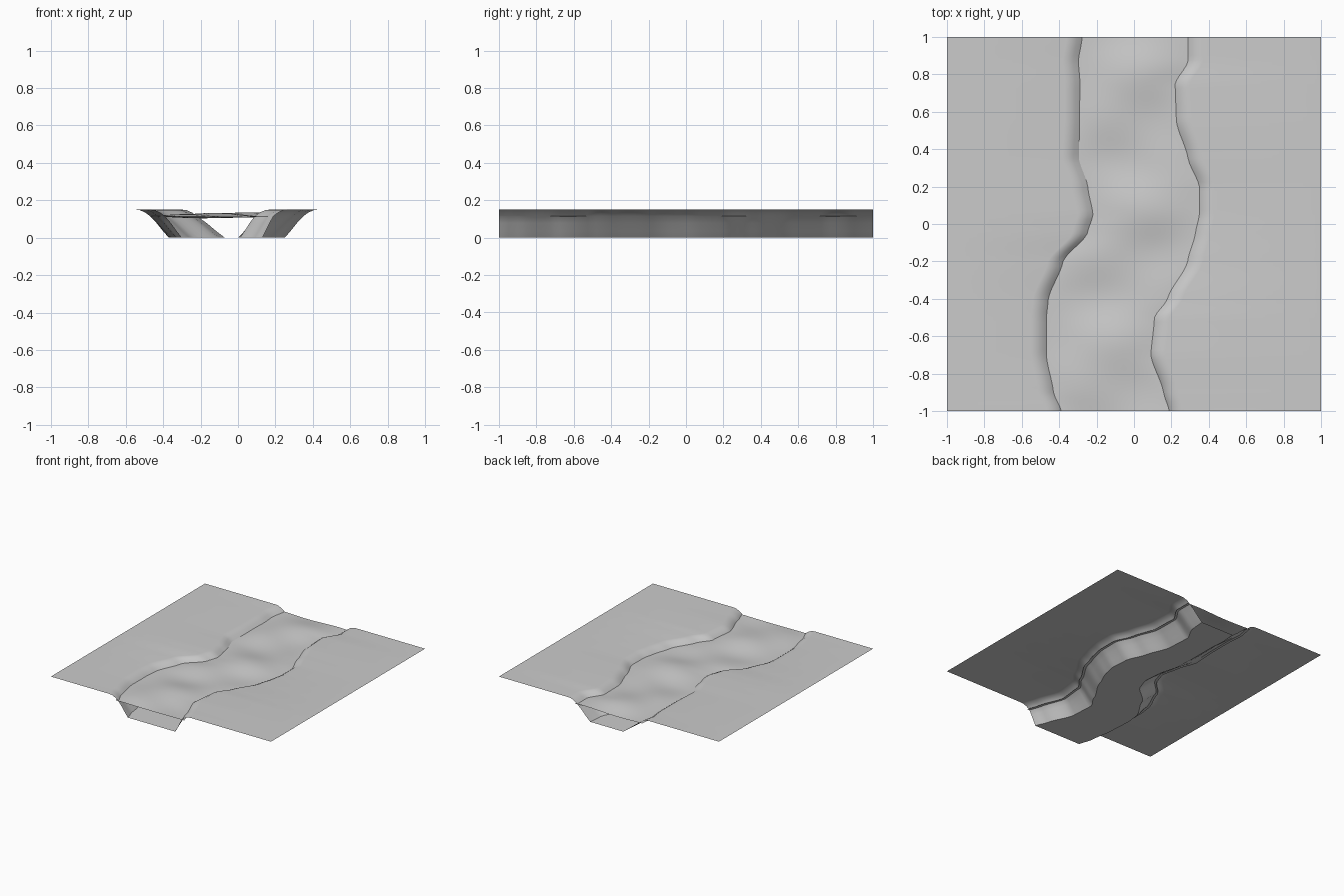
import bpy, math

if "Cube" in bpy.data.objects:
    bpy.data.objects.remove(bpy.data.objects["Cube"])

# one plain grey for everything
grey = bpy.data.materials.new("stone grey")
grey.diffuse_color = (0.6, 0.6, 0.6, 1)
grey.use_nodes = True
grey.node_tree.nodes["Principled BSDF"].inputs["Base Color"].default_value = grey.diffuse_color

# river stations: y, left shore, left floor, right floor, right shore
STATIONS = [
    (-1.0, -.39, -.30, .13, .19), (-.9, -.43, -.33, .09, .16),
    (-.7, -.47, -.36, .01, .09), (-.5, -.47, -.37, .00, .11),
    (-.4, -.46, -.36, .06, .18), (-.2, -.38, -.25, .17, .29),
    (-.05, -.25, -.10, .23, .33), (.05, -.22, -.07, .25, .35),
    (.2, -.25, -.08, .24, .35), (.35, -.30, -.12, .18, .29),
    (.55, -.29, -.13, .11, .23), (.75, -.29, -.13, .10, .22),
    (.87, -.30, -.14, .16, .29), (1.0, -.28, -.13, .17, .29)]
ROWS = 80
SHORE_Z, TOP_Z = .115, .15


def river_at(y):
    """Eased interpolation between the stations."""
    for a, b in zip(STATIONS, STATIONS[1:]):
        if y <= b[0] + 1e-6:
            t = (y - a[0]) / (b[0] - a[0])
            t = .5 * t + .5 * t * t * (3 - 2 * t)
            return [p + (q - p) * t for p, q in zip(a[1:], b[1:])]
    return list(STATIONS[-1][1:])


def make_sheet(name, row_func):
    """Skin a sheet through rows of points running across x."""
    rows = [row_func(-1 + 2 * i / ROWS) for i in range(ROWS + 1)]
    n = len(rows[0])
    verts = [p for r in rows for p in r]
    faces = [(i * n + j, i * n + j + 1, (i + 1) * n + j + 1, (i + 1) * n + j)
             for i in range(ROWS) for j in range(n - 1)]
    mesh = bpy.data.meshes.new(name)
    mesh.from_pydata(verts, [], faces)
    mesh.materials.append(grey)
    obj = bpy.data.objects.new(name, mesh)
    bpy.context.collection.objects.link(obj)
    bpy.context.view_layer.objects.active = obj
    bpy.ops.object.select_all(action='DESELECT')
    obj.select_set(True)
    bpy.ops.object.shade_smooth_by_angle(angle=math.radians(32))
    return obj


def bank(shore, floor, side):
    """Bank profile from the flat land down to the floor."""
    w = floor - shore
    return [(side, TOP_Z), (shore + side * .08, TOP_Z),
            (shore + side * .055, .147), (shore + side * .025, .134),
            (shore, SHORE_Z), (shore + w * .35, .078),
            (shore + w * .7, .034), (floor, 0)]


# land with the carved river bed
def land_row(y):
    ls, lf, rf, rs = river_at(y)
    pts = bank(ls, lf, -1) + bank(rs, rf, 1)[::-1]
    return [(x, y, z) for x, z in pts]


# rippled water sheet, its rims tucked just into the banks
def water_row(y):
    ls, _, _, rs = river_at(y)
    x0, x1 = ls - .02, rs + .02
    row = []
    for j in range(21):
        t = j / 20
        x = x0 + (x1 - x0) * t
        swell = math.sin(math.pi * t)
        z = .113 + swell * (.006 + .012 * math.sin(9 * y - 4 * x + 1)
                            + .004 * math.sin(17 * y + 6 * x))
        row.append((x, y, z))
    return row


make_sheet("land", land_row)
make_sheet("water", water_row)
